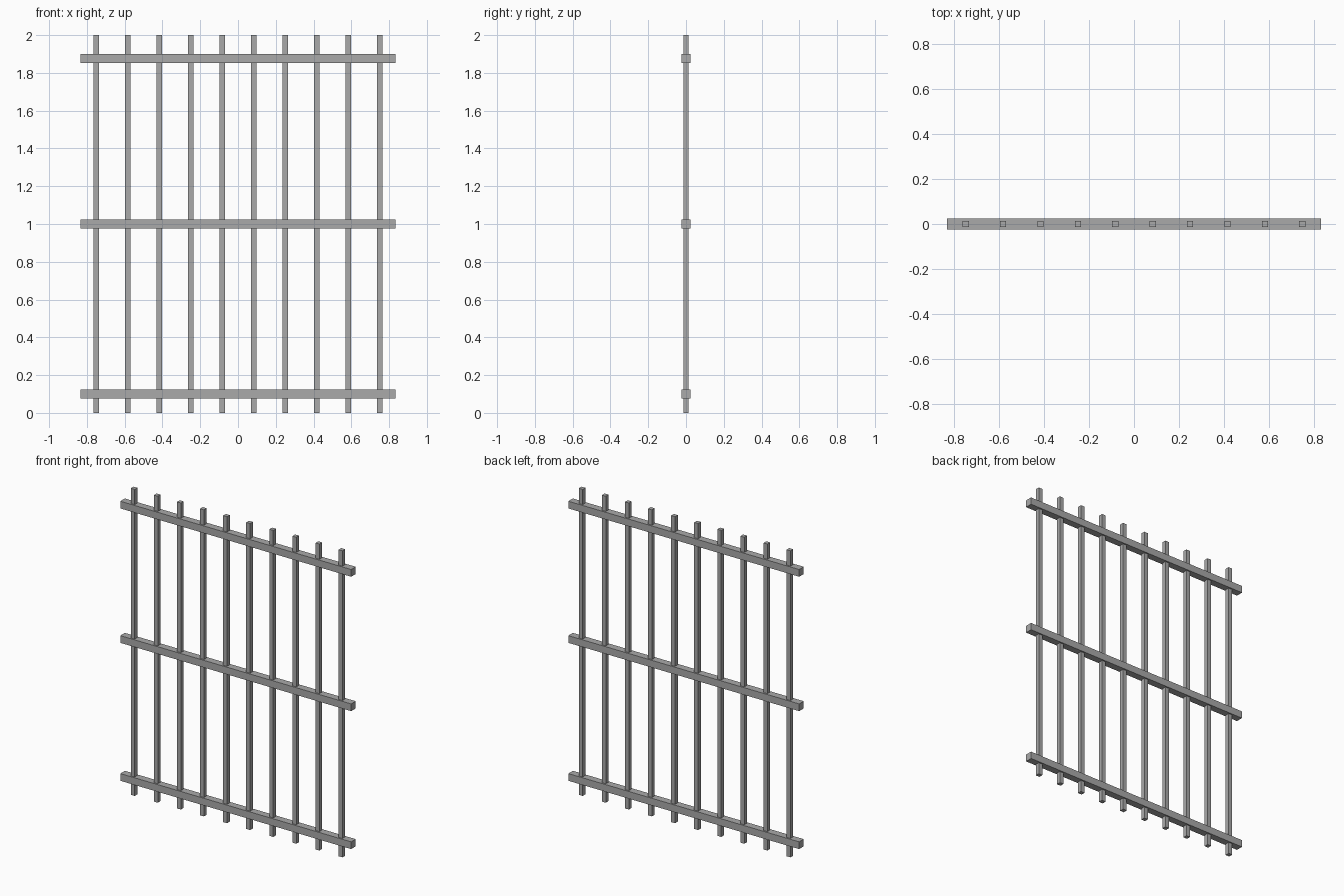
import bpy

cube = bpy.data.objects.get("Cube")
if cube:
    bpy.data.objects.remove(cube, do_unlink=True)

# Grey metal
metal = bpy.data.materials.new("grey_metal")
metal.use_nodes = True
color = (0.4, 0.4, 0.4, 1)
metal.diffuse_color = color
metal.node_tree.nodes["Principled BSDF"].inputs["Base Color"].default_value = color


def box(name, size, location):
    bpy.ops.mesh.primitive_cube_add(size=1, location=location)
    ob = bpy.context.object
    ob.name = name
    ob.scale = size
    bpy.ops.object.transform_apply(location=False, rotation=False, scale=True)
    ob.data.materials.append(metal)
    return ob


# Upright square bars, evenly spaced
BAR_COUNT = 10
SPACING = 1 / 6
for i in range(BAR_COUNT):
    x = (i - (BAR_COUNT - 1) / 2) * SPACING
    box(f"upright_bar_{i + 1}", (0.028, 0.028, 2), (x, 0, 1))

# Thicker cross rails threaded by the bars
for name, z in (("bottom_rail", 0.1), ("middle_rail", 1), ("top_rail", 1.877)):
    box(name, (SPACING * BAR_COUNT, 0.047, 0.047), (0, 0, z))
